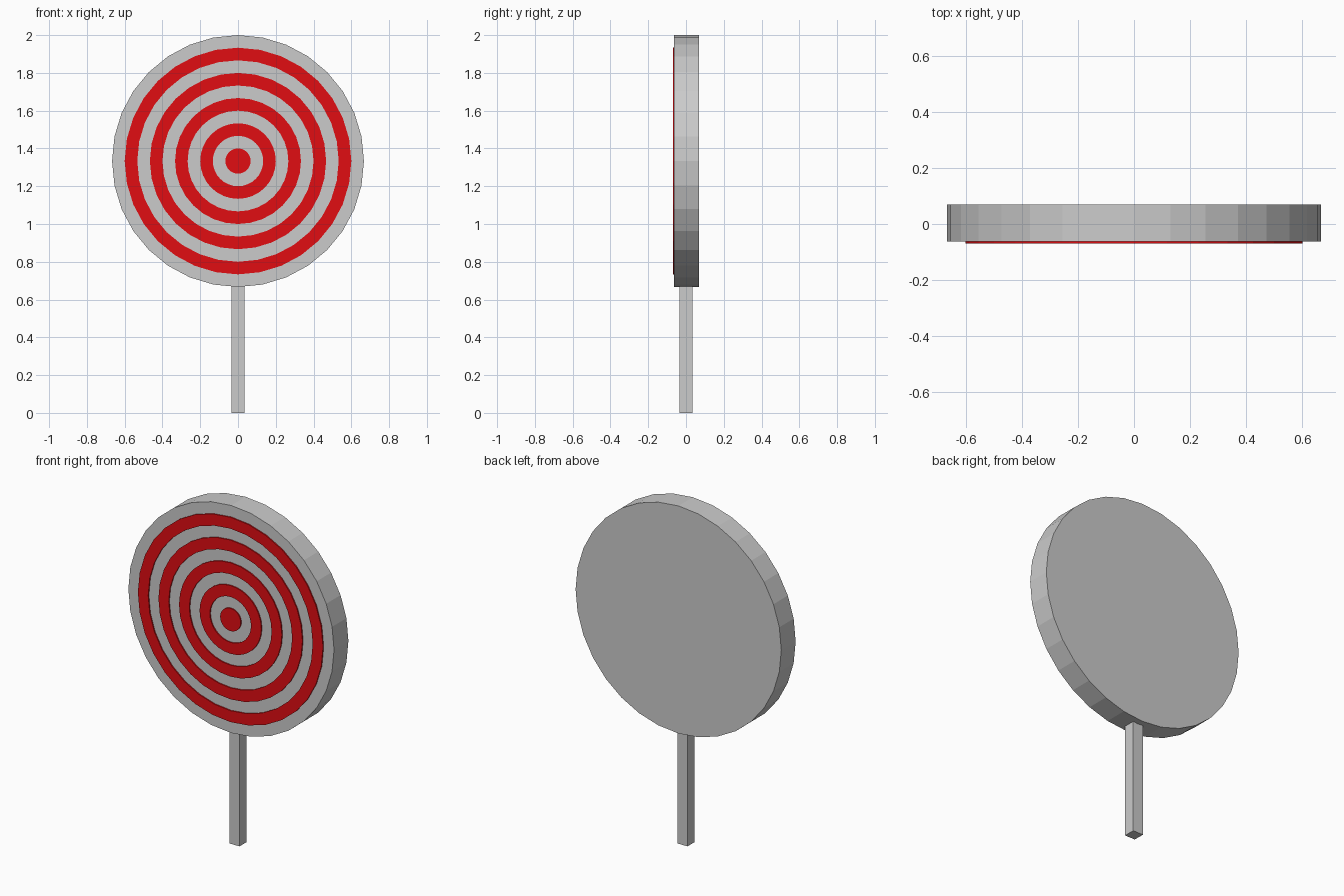
import bpy, bmesh
from math import sin, cos, pi

if "Cube" in bpy.data.objects:
    bpy.data.objects.remove(bpy.data.objects["Cube"])

U = 1 / 15            # ring width
CZ = 20 * U           # disc centre height
FACE, BACK, FRONT = -0.063, 0.07, -0.07
SIDES = 32

red = bpy.data.materials.new("red_paint")
red.diffuse_color = (0.75, 0.004, 0.006, 1)
red.use_nodes = True
red.node_tree.nodes["Principled BSDF"].inputs["Base Color"].default_value = red.diffuse_color


def finish(name, bm, mat=None):
    bmesh.ops.recalc_face_normals(bm, faces=bm.faces)
    mesh = bpy.data.meshes.new(name)
    bm.to_mesh(mesh)
    bm.free()
    if mat:
        mesh.materials.append(mat)
    obj = bpy.data.objects.new(name, mesh)
    bpy.context.collection.objects.link(obj)


def circle(bm, r, y):
    return [bm.verts.new((r * cos(2 * pi * i / SIDES), y,
                          CZ + r * sin(2 * pi * i / SIDES))) for i in range(SIDES)]


def bridge(bm, a, b):
    for i in range(SIDES):
        j = (i + 1) % SIDES
        bm.faces.new((a[i], a[j], b[j], b[i]))


def disc(name, r, y0, y1, mat=None):
    bm = bmesh.new()
    a, b = circle(bm, r, y0), circle(bm, r, y1)
    bridge(bm, a, b)
    bm.faces.new(a)
    bm.faces.new(b)
    finish(name, bm, mat)


def ring(name, r0, r1, y0, y1, mat):
    bm = bmesh.new()
    loops = [circle(bm, r, y) for r, y in ((r0, y0), (r1, y0), (r1, y1), (r0, y1))]
    for k in range(4):
        bridge(bm, loops[k], loops[(k + 1) % 4])
    finish(name, bm, mat)


# Round board
disc("target_board", 10 * U, FACE, BACK)

# Raised red bullseye and rings
disc("bullseye", U, FRONT, FACE, red)
for n in range(2, 10, 2):
    ring(f"red_ring_{n // 2}", n * U, (n + 1) * U, FRONT, FACE, red)

# Square post, top just inside the board
bm = bmesh.new()
bmesh.ops.create_cube(bm, size=1)
h = 0.68
for v in bm.verts:
    v.co = (v.co.x * U, v.co.y * U, (v.co.z + 0.5) * h)
finish("post", bm)
